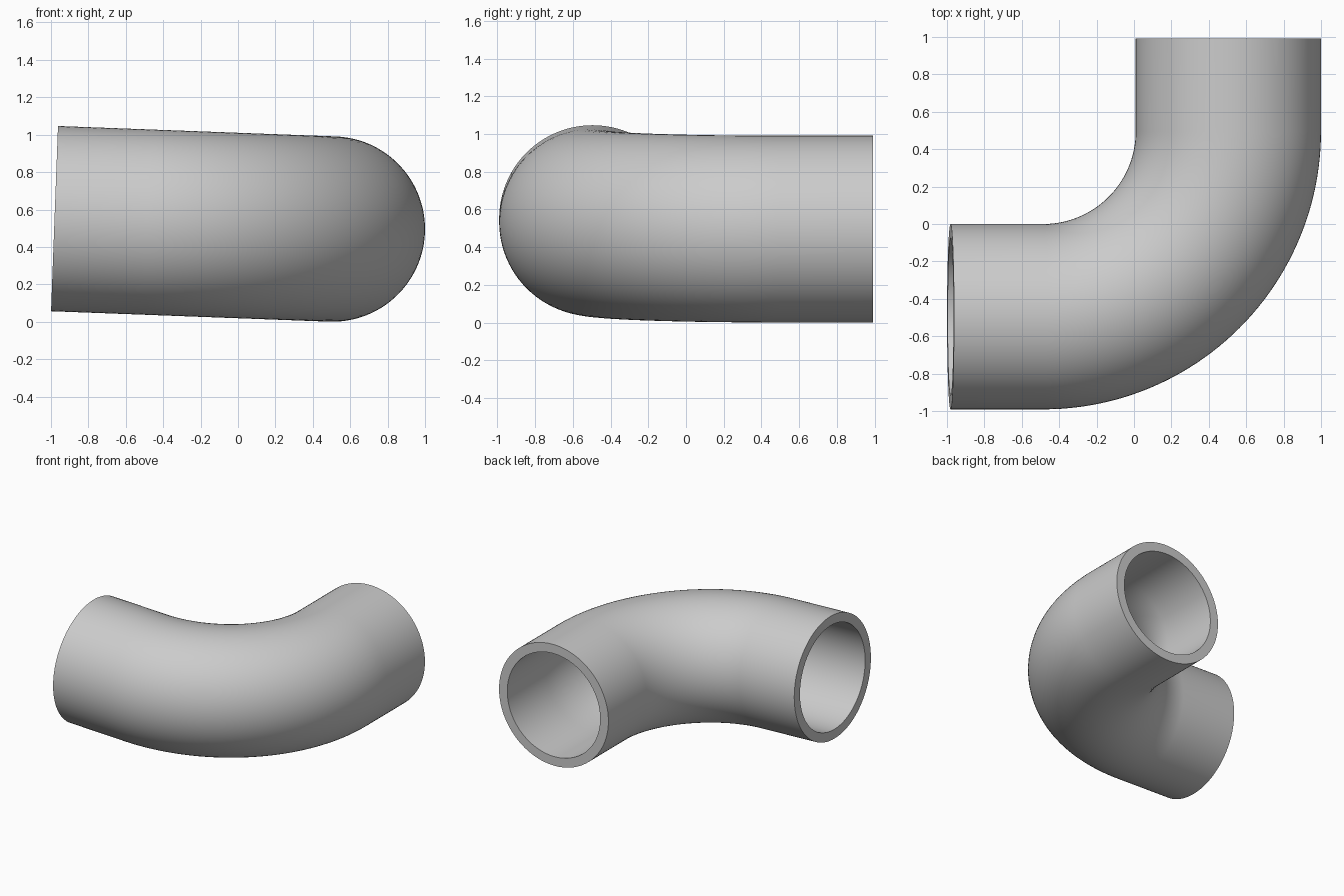
import bpy
import bmesh
from math import cos, sin, pi, radians
from mathutils import Matrix, Vector

cube = bpy.data.objects.get("Cube")
if cube:
    bpy.data.objects.remove(cube, do_unlink=True)

OUTER = 0.4955            # outer pipe radius
INNER = 0.421             # bore radius
BEND = 2 * OUTER          # bend radius of the centre line
STRAIGHT = OUTER          # length of each straight end
SIDES = 96
STEPS = 48
TILT = radians(2.15)      # one arm rises slightly

# Grey plastic
grey = bpy.data.materials.new("pipe_grey")
grey.use_nodes = True
color = (0.6, 0.6, 0.6, 1)
grey.diffuse_color = color
grey.node_tree.nodes["Principled BSDF"].inputs["Base Color"].default_value = color

# Centre line: straight arm, quarter bend, straight arm
bend_centre = Vector((-BEND, OUTER, 0))
path = [(Vector((0, OUTER + STRAIGHT, 0)), 0)]
for i in range(STEPS + 1):
    a = -pi / 2 * i / STEPS
    path.append((bend_centre + BEND * Vector((cos(a), sin(a), 0)), a))
path.append((Vector((-BEND - STRAIGHT, OUTER - BEND, 0)), -pi / 2))


def add_ring(bm, centre, angle, radius):
    outward = Vector((cos(angle), sin(angle), 0))
    up = Vector((0, 0, 1))
    turns = [2 * pi * k / SIDES for k in range(SIDES)]
    return [bm.verts.new(centre + radius * (cos(t) * outward + sin(t) * up)) for t in turns]


# Outer wall forwards, bore backwards, joined by the flat rims
bm = bmesh.new()
rings = [add_ring(bm, c, a, OUTER) for c, a in path]
rings += [add_ring(bm, c, a, INNER) for c, a in reversed(path)]
for i, ring in enumerate(rings):
    following = rings[(i + 1) % len(rings)]
    for k in range(SIDES):
        n = (k + 1) % SIDES
        bm.faces.new((ring[k], ring[n], following[n], following[k]))
bmesh.ops.recalc_face_normals(bm, faces=bm.faces)

# Tilt about the level arm and set it on the ground
place = Matrix.Translation((1 - OUTER, 0, OUTER)) @ Matrix.Rotation(TILT, 4, 'Y')
bm.transform(place)

mesh = bpy.data.meshes.new("pipe_elbow")
bm.to_mesh(mesh)
bm.free()
mesh.materials.append(grey)
elbow = bpy.data.objects.new("pipe_elbow", mesh)
bpy.context.collection.objects.link(elbow)

bpy.ops.object.select_all(action='DESELECT')
elbow.select_set(True)
bpy.context.view_layer.objects.active = elbow
bpy.ops.object.shade_smooth_by_angle(angle=radians(30))
